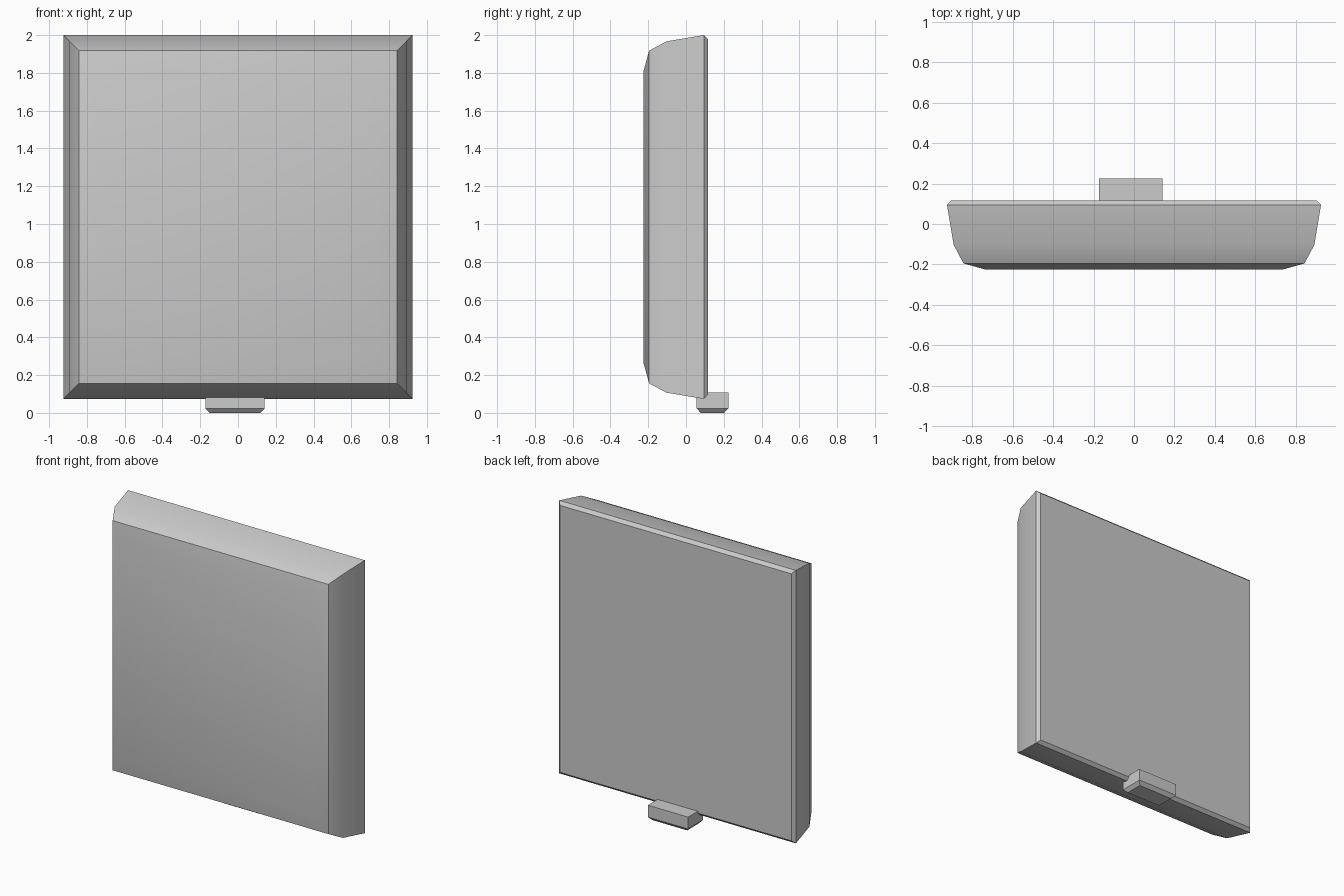
import bpy, bmesh, math

if "Cube" in bpy.data.objects:
    bpy.data.objects.remove(bpy.data.objects["Cube"])


def lofted_block(name, rings):
    """Join a stack of 4-corner rings and cap both ends."""
    bm = bmesh.new()
    loops = [[bm.verts.new(p) for p in ring] for ring in rings]
    for a, b in zip(loops, loops[1:]):
        for i in range(4):
            j = (i + 1) % 4
            bm.faces.new((a[i], a[j], b[j], b[i]))
    bm.faces.new(loops[0])
    bm.faces.new(loops[-1])
    bmesh.ops.recalc_face_normals(bm, faces=bm.faces)
    mesh = bpy.data.meshes.new(name)
    bm.to_mesh(mesh)
    bm.free()
    obj = bpy.data.objects.new(name, mesh)
    bpy.context.collection.objects.link(obj)
    bpy.ops.object.select_all(action='DESELECT')
    bpy.context.view_layer.objects.active = obj
    obj.select_set(True)
    bpy.ops.object.shade_smooth_by_angle(angle=math.radians(30))
    return obj


def rectangle(cx, cy, hx, hy):
    return [(cx - hx, cy - hy), (cx + hx, cy - hy),
            (cx + hx, cy + hy), (cx - hx, cy + hy)]


# Panel: rounded front and thin back chamfer, as (depth, inset) steps
panel_profile = [(0.116, 0.021), (0.094, 0.0), (-0.103, 0.033),
                 (-0.195, 0.082), (-0.224, 0.187)]
half_width, half_height, mid_z = 0.924, 0.963, 1.037
lofted_block("cushion_panel", [
    [(x, y, z) for x, z in rectangle(0, mid_z, half_width - i, half_height - i)]
    for y, i in panel_profile])

# Foot: small block with chamfered underside, as (height, inset) steps
foot_profile = [(0.0, 0.022), (0.024, 0.0), (0.108, 0.0)]
lofted_block("foot_block", [
    [(x, y, z) for x, y in rectangle(-0.016, 0.14, 0.157 - i, 0.084 - i)]
    for z, i in foot_profile])
